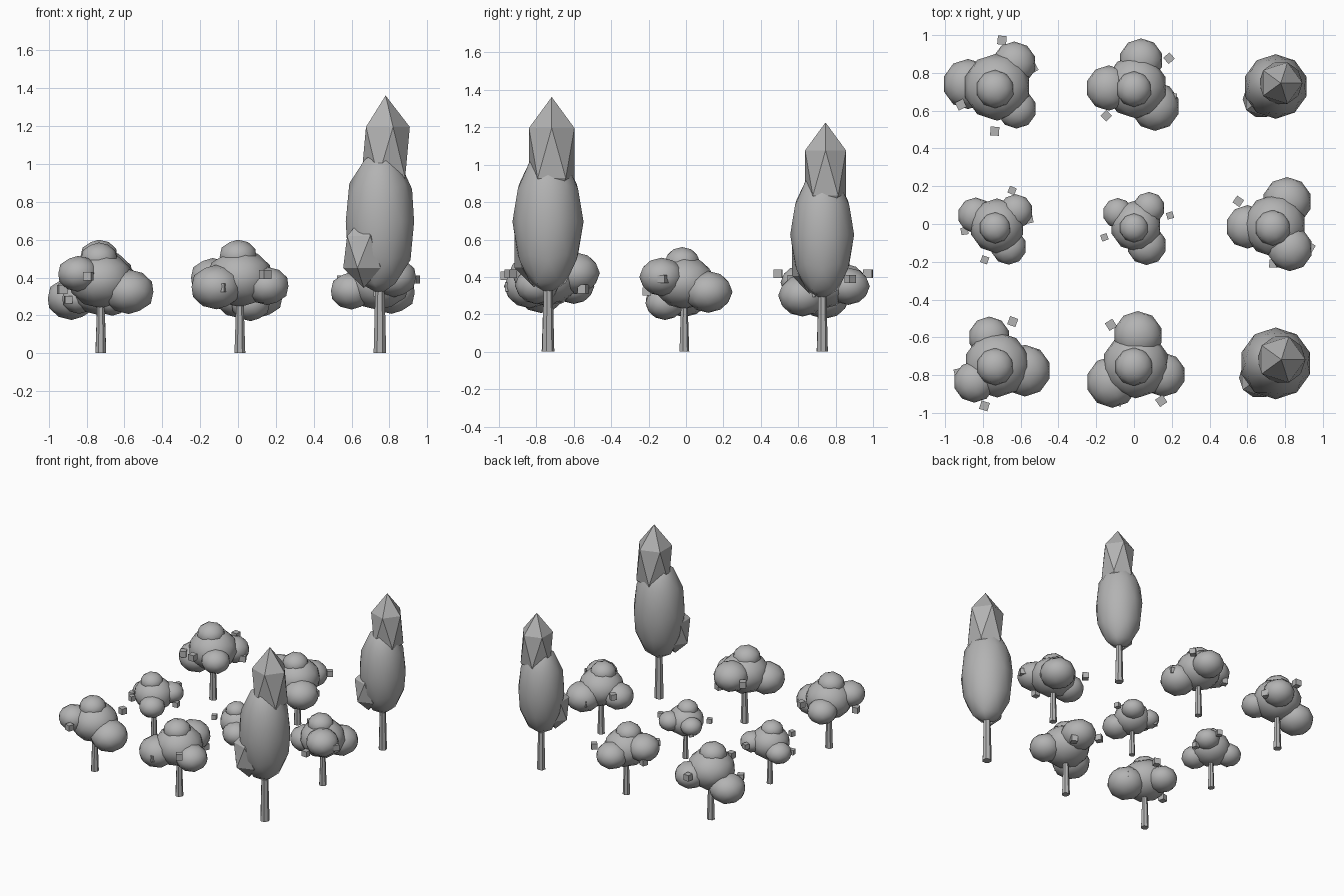
import bpy
import math

if "Cube" in bpy.data.objects:
    bpy.data.objects.remove(bpy.data.objects["Cube"])

grey = bpy.data.materials.new("plain_grey")
grey.diffuse_color = (0.45, 0.45, 0.45, 1)
grey.use_nodes = True
grey.node_tree.nodes["Principled BSDF"].inputs["Base Color"].default_value = grey.diffuse_color
SQUASH = 0.86   # crowns are slightly flattened
STEP = 0.735    # spacing of the planting grid


def finish(name, smooth=False):
    ob = bpy.context.object
    ob.name = name
    ob.data.materials.append(grey)
    if smooth:
        bpy.ops.object.shade_smooth()


def blob(name, loc, r, rz, detail=2, smooth=True):
    bpy.ops.mesh.primitive_ico_sphere_add(subdivisions=detail, radius=1, location=loc)
    bpy.context.object.scale = (r, r, rz)
    finish(name, smooth)


def trunk(x, y, r_low, r_top, height):
    bpy.ops.mesh.primitive_cone_add(vertices=7, radius1=r_low, radius2=r_top,
                                    depth=height, location=(x, y, height / 2))
    finish("trunk")


def around(x, y, angle, dist, z):
    a = math.radians(angle)
    return (x + dist * math.cos(a), y + dist * math.sin(a), z)


def round_tree(col, row, height, leaf_angle, *lobes):
    """Lobes are (angle, radius, height) around the trunk."""
    x, y = col * STEP + 0.01, row * STEP - 0.01
    s = height / 0.59
    trunk(x, y, 0.029 * s, 0.018 * s, 0.32 * s)
    blob("crown_main", (x, y, 0.39 * s), 0.175 * s, 0.15 * s)
    top = 0.10 * s
    blob("crown_top", (x - 0.01, y - 0.01, height - top * SQUASH), top, top * SQUASH)
    for angle, r, z in lobes:
        blob("crown_lobe", around(x, y, angle, 0.152 * s, z), r, r * SQUASH)
    # two free leaf cubes on opposite sides, two more half sunk in the crown
    for turn, dist, z in ((0, 0.245, 0.41), (183, 0.23, 0.41), (-56, 0.21, 0.33), (122, 0.21, 0.34)):
        angle = leaf_angle + turn
        bpy.ops.mesh.primitive_cube_add(size=0.046 * s, rotation=(0, 0, math.radians(angle)),
                                        location=around(x, y, angle, dist * s, z * s))
        finish("leaf_cube")


def tall_tree(x, y, s):
    """Oval body, faceted tip and a faceted bump on the front left side."""
    trunk(x, y, 0.034 * s, 0.024 * s, 0.40 * s)
    blob("tall_body", (x, y, 0.695 * s), 0.19 * s, 0.385 * s)
    blob("tall_tip", (x + 0.03 * s, y + 0.02 * s, 1.062 * s), 0.143 * s, 0.30 * s, 1, False)
    blob("tall_bump", (x - 0.085 * s, y - 0.075 * s, 0.535 * s), 0.122 * s, 0.19 * s, 1, False)


# Back row
round_tree(-1, 1, 0.60, 84, (54, 0.116, 0.37), (174, 0.133, 0.29), (312, 0.105, 0.37))
round_tree(0, 1, 0.56, 41, (79, 0.116, 0.35), (182, 0.12, 0.40), (315, 0.13, 0.30))
tall_tree(0.75, 0.728, 0.9)
# Middle row
round_tree(-1, 0, 0.49, 67, (38, 0.09, 0.33), (154, 0.095, 0.29), (299, 0.095, 0.28))
round_tree(0, 0, 0.455, 17, (54, 0.085, 0.31), (145, 0.08, 0.30), (299, 0.105, 0.26))
round_tree(1, 0, 0.56, 146, (63, 0.13, 0.32), (182, 0.115, 0.33), (304, 0.12, 0.40))
# Front row
round_tree(-1, -1, 0.585, 70, (106, 0.11, 0.35), (217, 0.11, 0.42), (348, 0.137, 0.325))
round_tree(0, -1, 0.60, 122, (86, 0.13, 0.42), (216, 0.137, 0.35), (340, 0.117, 0.355))
tall_tree(0.75, -0.738, 1.0)
